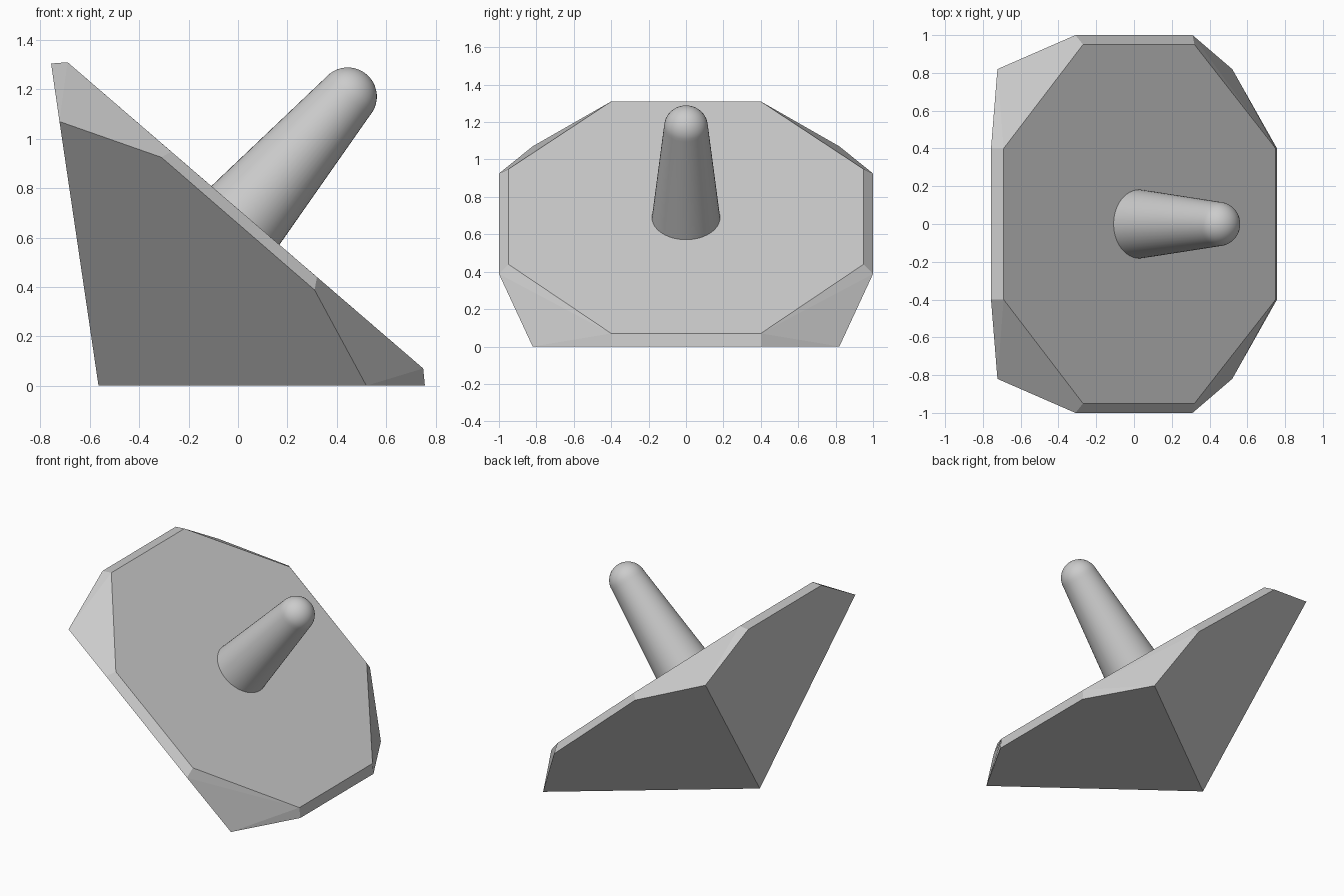
import bpy, bmesh, math
from mathutils import Vector

cube = bpy.data.objects.get("Cube")
if cube:
    bpy.data.objects.remove(cube, do_unlink=True)

grey = bpy.data.materials.new("plain grey")
grey.use_nodes = True
colour = (0.6, 0.6, 0.6, 1)
grey.diffuse_color = colour
grey.node_tree.nodes["Principled BSDF"].inputs["Base Color"].default_value = colour


def finish(name, bm):
    bmesh.ops.recalc_face_normals(bm, faces=bm.faces)
    mesh = bpy.data.meshes.new(name)
    bm.to_mesh(mesh)
    bm.free()
    mesh.materials.append(grey)
    obj = bpy.data.objects.new(name, mesh)
    bpy.context.collection.objects.link(obj)
    return obj


# Faceted block: half of its corners, mirrored across y and wrapped in a hull
keel = (-0.565, 0, 0)
top_face = [(-0.69, 0.4, 1.31), (-0.27, 0.95, 0.948), (0.32, 0.95, 0.44), (0.75, 0.4, 0.07)]
rim = [(-0.757, 0.4, 1.305), (-0.723, 0.82, 1.07), (-0.31, 1, 0.925),
       (0.31, 1, 0.388), (0.52, 0.82, 0), (0.757, 0.4, 0)]
bm = bmesh.new()
bm.verts.new(keel)
for x, y, z in top_face + rim:
    for side in (1, -1):
        bm.verts.new((x, side * y, z))
bmesh.ops.convex_hull(bm, input=bm.verts)
bmesh.ops.dissolve_limit(bm, angle_limit=math.radians(3), verts=bm.verts, edges=bm.edges)
finish("faceted_block", bm)

# Tapered post with a domed tip, lathed around its own axis
length, base_radius, tip_radius, arcs = 0.635, 0.183, 0.118, 10
profile = [(0, -0.01), (base_radius, -0.01)]
for i in range(arcs + 1):
    a = math.pi / 2 * i / arcs
    profile.append((tip_radius * math.cos(a), length + tip_radius * math.sin(a)))
bm = bmesh.new()
verts = [bm.verts.new((r, 0, h)) for r, h in profile]
edges = [bm.edges.new(pair) for pair in zip(verts, verts[1:])]
bmesh.ops.spin(bm, geom=verts + edges, cent=(0, 0, 0), axis=(0, 0, 1),
               angle=math.tau, steps=48, use_duplicate=False)
bmesh.ops.remove_doubles(bm, verts=bm.verts, dist=0.0005)
post = finish("round_post", bm)

# Stand the post square on the sloping face
slope = Vector(top_face[-1]) - Vector(top_face[0])
normal = Vector((-slope.z, 0, slope.x))
post.rotation_euler = normal.to_track_quat("Z", "Y").to_euler()
post.location = (0.03, 0, 0.69)
bpy.context.view_layer.objects.active = post
post.select_set(True)
bpy.ops.object.shade_smooth_by_angle(angle=math.radians(35))
